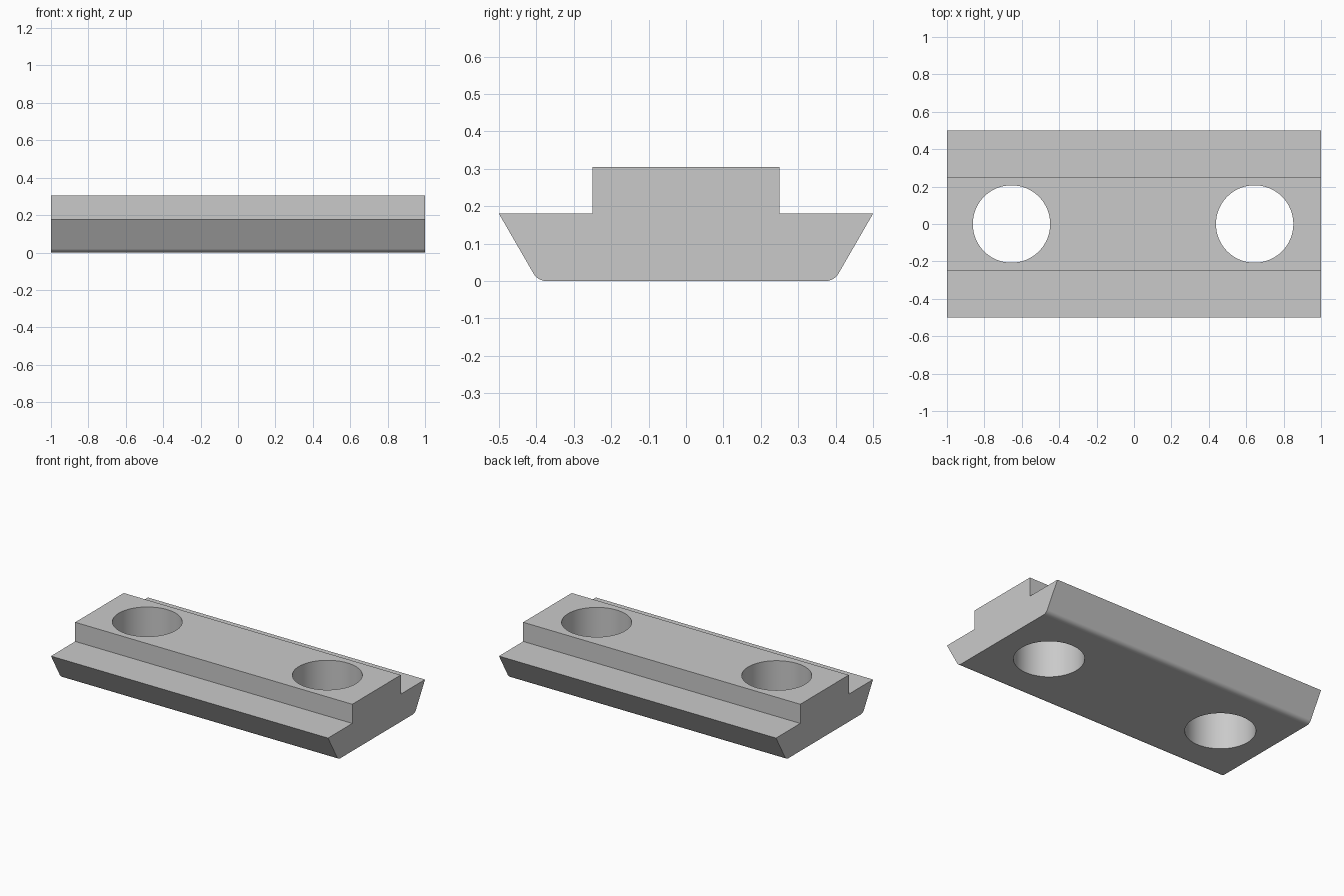
import bpy, bmesh, math

cube = bpy.data.objects.get("Cube")
if cube:
    bpy.data.objects.remove(cube, do_unlink=True)

LENGTH, HEIGHT, SHOULDER = 2.0, 0.305, 0.18
HALF_WIDTH, HALF_RIB = 0.5, 0.25
SLOPE = math.radians(30)          # flank angle from vertical
FILLET = 0.04
HOLE_RADIUS = 0.207

steel = bpy.data.materials.new("steel_grey")
steel.use_nodes = True
grey = (0.59, 0.59, 0.59, 1)
steel.diffuse_color = grey
steel.node_tree.nodes["Principled BSDF"].inputs["Base Color"].default_value = grey

# Half of the cross-section: rib, shoulder, sloped flank, rounded lower edge
half = [(HALF_RIB, HEIGHT), (HALF_RIB, SHOULDER), (HALF_WIDTH, SHOULDER)]
turn = math.pi / 2 - SLOPE
corner = HALF_WIDTH - SHOULDER * math.tan(SLOPE)
centre_y = corner - FILLET * math.tan(turn / 2)
for i in range(9):
    a = turn * (1 - i / 8)
    half.append((centre_y + FILLET * math.sin(a), FILLET * (1 - math.cos(a))))
profile = half + [(-y, z) for y, z in reversed(half)]

# Extrude the section along the length
bm = bmesh.new()
end = bm.faces.new([bm.verts.new((-LENGTH / 2, y, z)) for y, z in profile])
result = bmesh.ops.extrude_face_region(bm, geom=[end], use_keep_orig=True)
moved = [v for v in result["geom"] if isinstance(v, bmesh.types.BMVert)]
bmesh.ops.translate(bm, verts=moved, vec=(LENGTH, 0, 0))
bmesh.ops.recalc_face_normals(bm, faces=bm.faces)
mesh = bpy.data.meshes.new("slot_block")
bm.to_mesh(mesh)
bm.free()
mesh.materials.append(steel)
block = bpy.data.objects.new("slot_block", mesh)
bpy.context.collection.objects.link(block)

# Two through holes
for side, x in (("right", -0.655), ("left", 0.645)):
    bpy.ops.mesh.primitive_cylinder_add(vertices=64, radius=HOLE_RADIUS, depth=1,
                                        location=(x, 0, HEIGHT / 2))
    cutter = bpy.context.object
    cutter.name = side + "_hole_cutter"
    cutter.hide_render = True
    cutter.data.materials.append(steel)
    cut = block.modifiers.new(side + "_hole", 'BOOLEAN')
    cut.object = cutter
    cut.operation = 'DIFFERENCE'
    cut.solver = 'EXACT'
    bpy.ops.object.select_all(action='DESELECT')
    block.select_set(True)
    bpy.context.view_layer.objects.active = block
    bpy.ops.object.modifier_apply(modifier=cut.name)
    bpy.data.objects.remove(cutter, do_unlink=True)

# Smooth fillets and bores, crisp edges elsewhere
bpy.ops.object.shade_smooth_by_angle(angle=math.radians(30))
weighted = block.modifiers.new("flat_face_normals", 'WEIGHTED_NORMAL')
weighted.keep_sharp = True
